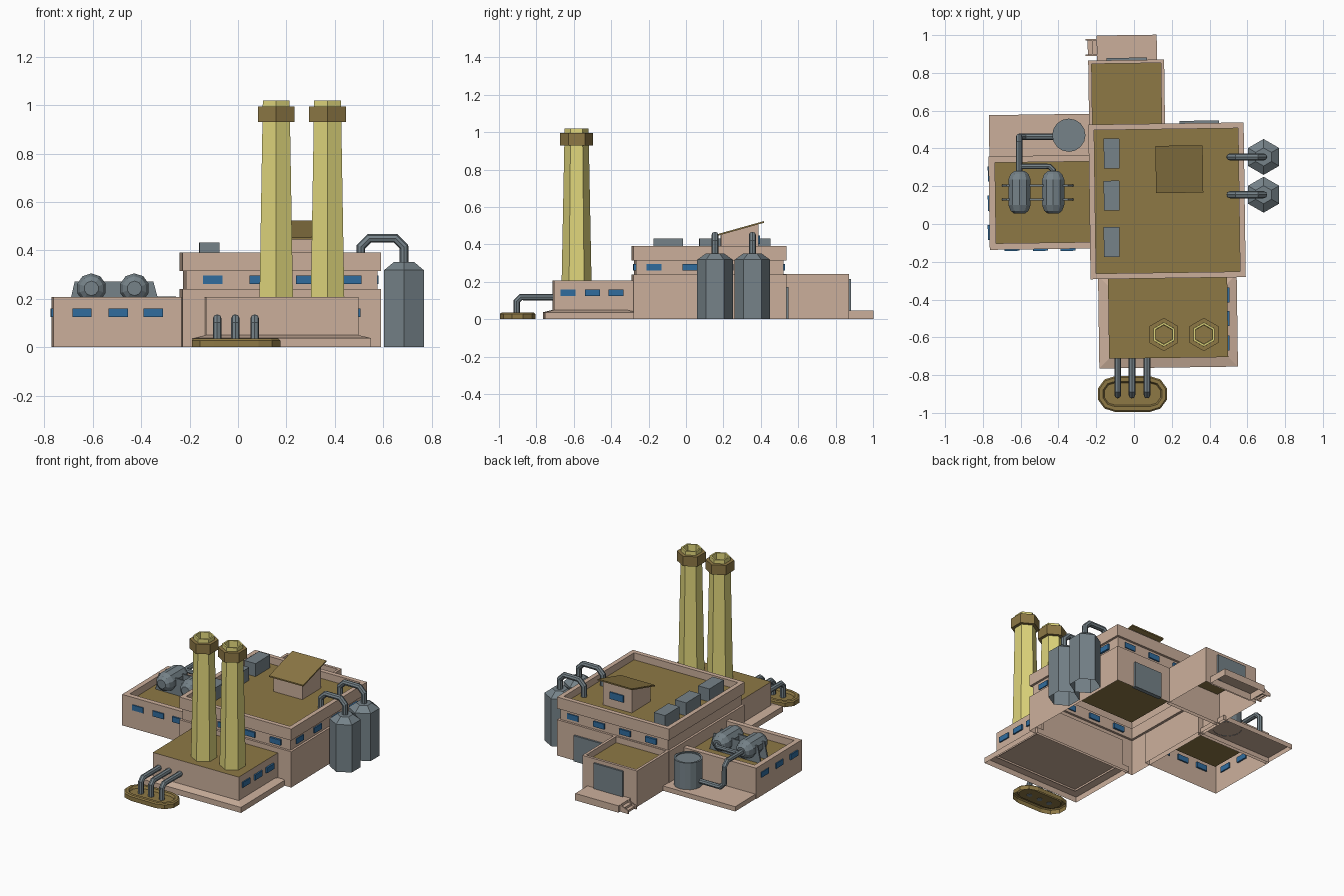
import bpy, bmesh, math
from mathutils import Vector, Matrix

if "Cube" in bpy.data.objects:
    bpy.data.objects.remove(bpy.data.objects["Cube"])

def material(name, r, g, b):
    m = bpy.data.materials.new(name)
    m.diffuse_color = (r, g, b, 1)
    m.use_nodes = True
    m.node_tree.nodes["Principled BSDF"].inputs["Base Color"].default_value = m.diffuse_color
    return m

WALL = material("wall", .60, .43, .33)
ROOF = material("roof", .27, .19, .06)
YELLOW = material("chimney_yellow", .74, .67, .20)
STEEL = material("steel", .18, .225, .25)
GLASS = material("glass", .03, .15, .34)
TWIST = math.radians(0.8)   # whole plant sits slightly turned

def loft(name, rings, mat, cap_mat=None, cap=True, bottom=False, strip_mats=None):
    """Skin a stack of counter-clockwise rings; open below unless bottom is set."""
    mats = [mat] + ([cap_mat] if cap_mat else [])
    bm = bmesh.new()
    vs = [[bm.verts.new(p) for p in r] for r in rings]
    n = len(vs[0])
    for k, (a, b) in enumerate(zip(vs, vs[1:])):
        for i in range(n):
            f = bm.faces.new((a[i], a[(i + 1) % n], b[(i + 1) % n], b[i]))
            f.material_index = strip_mats[k] if strip_mats else 0
    if cap:
        bm.faces.new(vs[-1]).material_index = len(mats) - 1
    if bottom:
        bm.faces.new(vs[0][::-1])
    me = bpy.data.meshes.new(name)
    bm.to_mesh(me)
    bm.free()
    for m in mats:
        me.materials.append(m)
    ob = bpy.data.objects.new(name, me)
    bpy.context.collection.objects.link(ob)
    return ob

def rect(x0, x1, y0, y1, z, inset=0):
    c = Vector(((x0 + x1) / 2, (y0 + y1) / 2, 0))
    w, d = (x1 - x0) / 2 - inset, (y1 - y0) / 2 - inset
    rot = Matrix.Rotation(TWIST, 3, 'Z')
    return [c + rot @ Vector((sx * w, sy * d, z)) for sx, sy in ((-1, -1), (1, -1), (1, 1), (-1, 1))]

def shell(name, x0, x1, y0, y1, profile, cap_mat=None, mat=WALL):
    """Rectangular building hull from (inset, z) steps, closed by a roof."""
    return loft(name, [rect(x0, x1, y0, y1, z, i) for i, z in profile], mat, cap_mat)

def box(name, x0, x1, y0, y1, z0, z1, mat, bottom=True):
    return loft(name, [rect(x0, x1, y0, y1, z0), rect(x0, x1, y0, y1, z1)], mat, bottom=bottom)

def ngon(x, y, z, r, n, start=math.pi / 2):
    return [Vector((x + r * math.cos(start + i * math.tau / n),
                    y + r * math.sin(start + i * math.tau / n), z)) for i in range(n)]

def pipe(name, pts, r=.018, cut=.03):
    """Round pipe along a path with chamfered corners."""
    pts = [Vector(p) for p in pts]
    path = [pts[0]]
    for a, b, c in zip(pts, pts[1:], pts[2:]):
        path += [b + (a - b).normalized() * cut, b + (c - b).normalized() * cut]
    path.append(pts[-1])
    cu = bpy.data.curves.new(name + "_path", 'CURVE')
    cu.dimensions = '3D'
    cu.bevel_depth, cu.bevel_resolution, cu.use_fill_caps = r, 2, True
    sp = cu.splines.new('POLY')
    sp.points.add(len(path) - 1)
    for p, q in zip(sp.points, path):
        p.co = (*q, 1)
        sp.use_smooth = False
    tmp = bpy.data.objects.new(name + "_path", cu)
    bpy.context.collection.objects.link(tmp)
    dg = bpy.context.evaluated_depsgraph_get()
    me = bpy.data.meshes.new_from_object(tmp.evaluated_get(dg))
    bpy.data.objects.remove(tmp)
    me.materials.clear()
    me.materials.append(STEEL)
    me.name = name
    bpy.context.collection.objects.link(bpy.data.objects.new(name, me))

def windows_x(name, xs, y, z, w=.08, h=.036):   # on a wall facing front or back
    for i, x in enumerate(xs):
        box(f"{name}_{i+1}", x - w/2, x + w/2, y - .009, y + .009, z - h/2, z + h/2, GLASS)

def windows_y(name, ys, x, z, w=.08, h=.036):   # on a wall facing sideways
    for i, y in enumerate(ys):
        box(f"{name}_{i+1}", x - .009, x + .009, y - w/2, y + w/2, z - h/2, z + h/2, GLASS)

# Main hall with recessed window band and parapet
shell("main_hall", -.236, .586, -.287, .532,
      [(0, 0), (0, .24), (.015, .24), (.015, .315), (0, .315), (0, .392), (.03, .392), (.03, .345)], ROOF)
row = [-.105, .087, .279, .471]
windows_x("main_front_window", row, -.273, .278)
windows_x("main_back_window", row, .519, .278)
windows_y("main_right_window", [-.17, .022, .214, .406], .572, .278)
box("main_back_door", .24, .45, .52, .547, 0, .172, STEEL)

# Roof units and sloped roof hut
for i, y in enumerate((-.095, .15, .373)):
    box(f"roof_unit_{i+1}", -.16, -.077, y - .079, y + .079, .345, .432, STEEL)

def sloped(ring, lift):
    return [Vector((p.x, p.y, .445 + .28 * (p.y - .165) + lift)) for p in ring]

hut = rect(.135, .345, .185, .385, .345)
loft("roof_hut", [hut, sloped(hut, 0)], WALL)
eave = rect(.115, .365, .165, .415, 0)
loft("roof_hut_top", [sloped(eave, 0), sloped(eave, .009)], ROOF, bottom=True)
windows_x("roof_hut_window", [.24], .385, .425, .1, .045)

# Back annex with dock, door and side steps
shell("back_annex", -.24, .162, .505, .868, [(0, 0), (0, .241), (.018, .241), (.018, .2)], ROOF)
box("loading_dock", -.197, .121, .86, 1.0, 0, .046, WALL, bottom=False)
box("dock_door", -.145, .07, .86, .88, .046, .216, STEEL)
for i, y in enumerate((.893, .976)):
    side = [Vector(p) for p in ((-.258, y - .004, 0), (-.197, y - .004, 0), (-.197, y + .004, 0), (-.258, y + .004, 0))]
    top = [p + Vector((0, 0, .02 if p.x < -.22 else .046)) for p in side]
    loft(f"step_cheek_{i+1}", [side, top], WALL)
for i in range(2):
    box(f"dock_step_{i+1}", -.245 + .022 * i, -.195, .896, .974, 0, .015 * (i + 1), WALL, bottom=False)

# Left wing and its ground slab
shell("left_wing", -.767, -.2, -.133, .362, [(0, 0), (0, .207), (.034, .207), (.034, .16)], ROOF)
box("left_slab", -.767, -.22, .34, .58, 0, .032, WALL, bottom=False)
windows_x("left_front_window", [-.645, -.495, -.35], -.133, .142)
windows_y("left_side_window", [-.045, .11, .265], -.765, .142)

# Front wing on a sloped plinth
shell("front_plinth", -.187, .547, -.76, -.27, [(0, 0), (0, .037), (.052, .05)])
shell("front_wing", -.135, .496, -.709, -.27, [(0, .037), (0, .207)], ROOF)
windows_y("front_wing_window", [-.63, -.5, -.375], .497, .142)

# Two six-sided chimneys with collars
for i, x in enumerate((.158, .37)):
    loft(f"chimney_{i+1}", [ngon(x, -.585, z, r, 6) for r, z in
         ((.08, .2), (.064, 1.02), (.052, 1.02), (.05, .96))], YELLOW, ROOF)
    loft(f"chimney_collar_{i+1}", [ngon(x, -.585, z, r, 6) for r, z in
         ((.06, .93), (.088, .93), (.088, .995), (.062, .995))], ROOF, cap=False)

# Two six-sided silos with pipes into the roof
for i, y in enumerate((.155, .355)):
    loft(f"silo_{i+1}", [ngon(.686, y, z, r, 6) for r, z in ((.095, 0), (.095, .318), (.048, .352))], STEEL)
    pipe(f"silo_pipe_{i+1}", [(.686, y, .34), (.686, y, .45), (.508, y, .45), (.508, y, .34)], .019, .035)

# Horizontal tanks on cradles on the left wing
for i, x in enumerate((-.606, -.428)):
    prof = [(.03, .055), (.05, .07), (.062, .1), (.062, .235), (.05, .264), (.03, .28)]
    rings = [[Vector((x + r * math.cos(a), y, .243 - r * math.sin(a)))
              for a in [(k + .5) * math.tau / 10 for k in range(10)]] for r, y in prof]
    loft(f"roof_tank_{i+1}", [r[::-1] for r in rings], STEEL, bottom=True)
for i, y in enumerate((.13, .203)):
    outline = [(-.70, .16), (-.32, .16), (-.35, .272), (-.675, .272)]
    loft(f"tank_cradle_{i+1}", [[Vector((px, y + s, pz)) for px, pz in outline] for s in (.005, -.005)],
         STEEL, bottom=True)

# Upright tank and the pipes joining it to the roof tanks
loft("upright_tank", [ngon(-.345, .47, z, r, 16) for r, z in
     ((.088, .03), (.088, .21), (.076, .21), (.076, .203))], STEEL)
pipe("tank_pipe", [(-.39, .462, .07), (-.608, .462, .07), (-.608, .462, .243), (-.608, .27, .243)], .017)
pipe("tank_link_pipe", [(-.428, .27, .243), (-.428, .305, .243), (-.608, .305, .243)], .015, .02)

# Oval outfall basin and three pipes
def stadium(z, inset):
    r, h = .095 - inset, .0925
    return [Vector((-.008 + (h if k < 6 else -h) + r * math.cos(a), -.9 + r * math.sin(a), z))
            for k in range(12) for a in [-math.pi / 2 + (k if k < 6 else k - 1) * math.pi / 5]]

loft("outfall_basin", [stadium(z, i) for i, z in ((0, 0), (0, .028), (.008, .035), (.028, .035), (.036, .02))], ROOF)
for i, x in enumerate((-.086, -.011, .069)):
    pipe(f"outfall_pipe_{i+1}", [(x, -.69, .118), (x, -.905, .118), (x, -.905, .018)], .018, .022)
